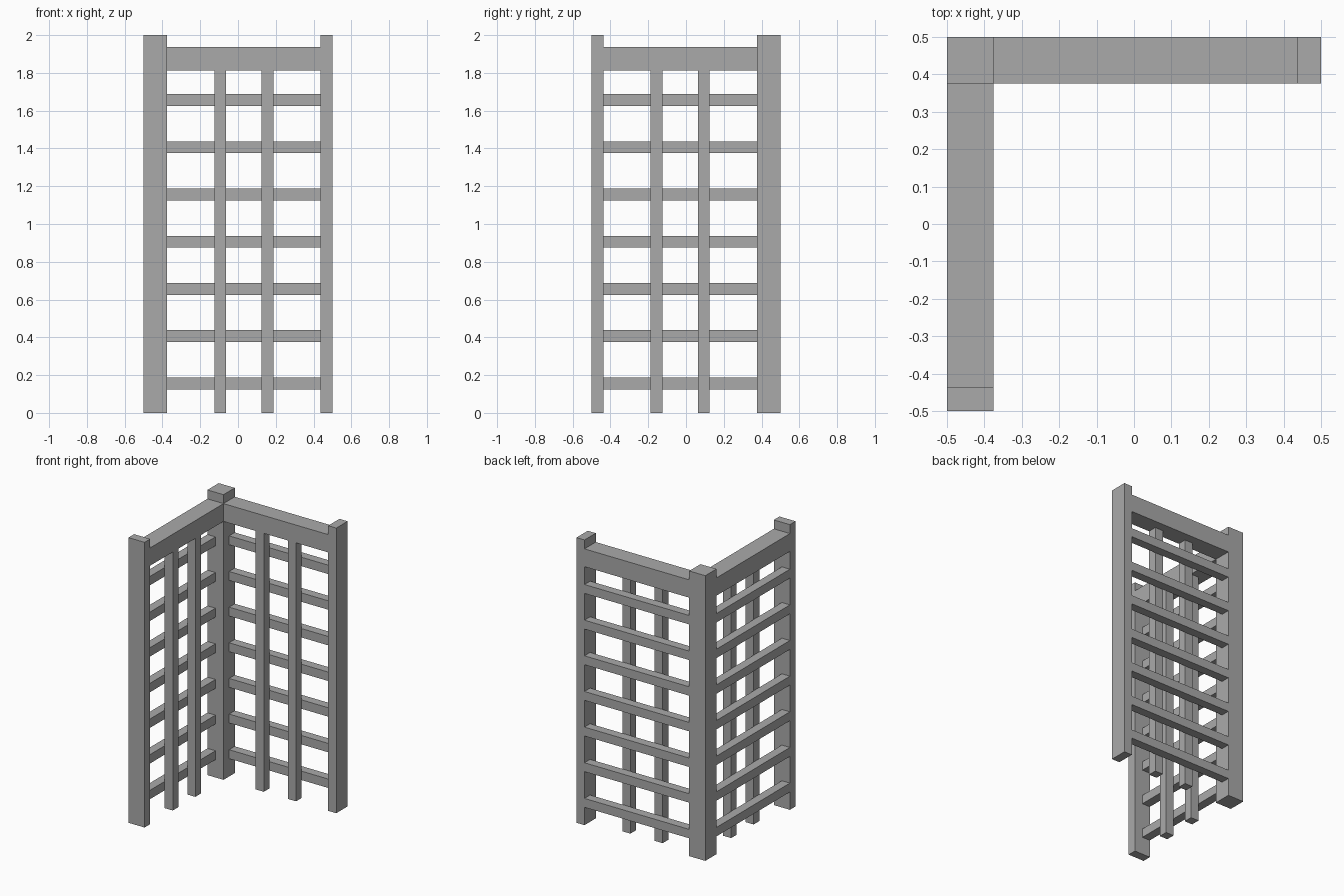
import bpy
import bmesh
from mathutils import Matrix

cube = bpy.data.objects.get("Cube")
if cube:
    bpy.data.objects.remove(cube, do_unlink=True)

U = 1 / 16  # slat thickness
GREY = (0.4, 0.4, 0.4, 1)

mat = bpy.data.materials.new("plain grey")
mat.use_nodes = True
mat.diffuse_color = GREY
mat.node_tree.nodes["Principled BSDF"].inputs["Base Color"].default_value = GREY

# Swaps the back panel onto the side: (x, y) -> (-y, -x)
SIDE = Matrix(((0, -1, 0, 0), (-1, 0, 0, 0), (0, 0, 1, 0), (0, 0, 0, 1)))


def box(name, x, y, z, side=False):
    """Box from ranges given in slat thicknesses."""
    bm = bmesh.new()
    bmesh.ops.create_cube(bm, size=1)
    for v in bm.verts:
        v.co = [U * (r[0] if c < 0 else r[1]) for c, r in zip(v.co, (x, y, z))]
    if side:
        bm.transform(SIDE)
        bmesh.ops.reverse_faces(bm, faces=bm.faces)
    mesh = bpy.data.meshes.new(name)
    bm.to_mesh(mesh)
    bm.free()
    mesh.materials.append(mat)
    obj = bpy.data.objects.new(name, mesh)
    bpy.context.collection.objects.link(obj)


# Thick post shared by both panels
box("corner_post", (-8, -6), (6, 8), (0, 32))

for panel, side in (("back", False), ("side", True)):
    # Frame
    box(panel + "_end_post", (7, 8), (6, 8), (0, 32), side)
    box(panel + "_top_rail", (-6, 7), (6, 8), (29, 31), side)
    # Uprights on the inner half of the panel
    for i, x in enumerate((-2, 2)):
        box(f"{panel}_upright_{i + 1}", (x, x + 1), (6, 7), (0, 29), side)
    # Rungs on the outer half of the panel
    for i in range(7):
        z = 2 + 4 * i
        box(f"{panel}_rung_{i + 1}", (-6, 7), (7, 8), (z, z + 1), side)
